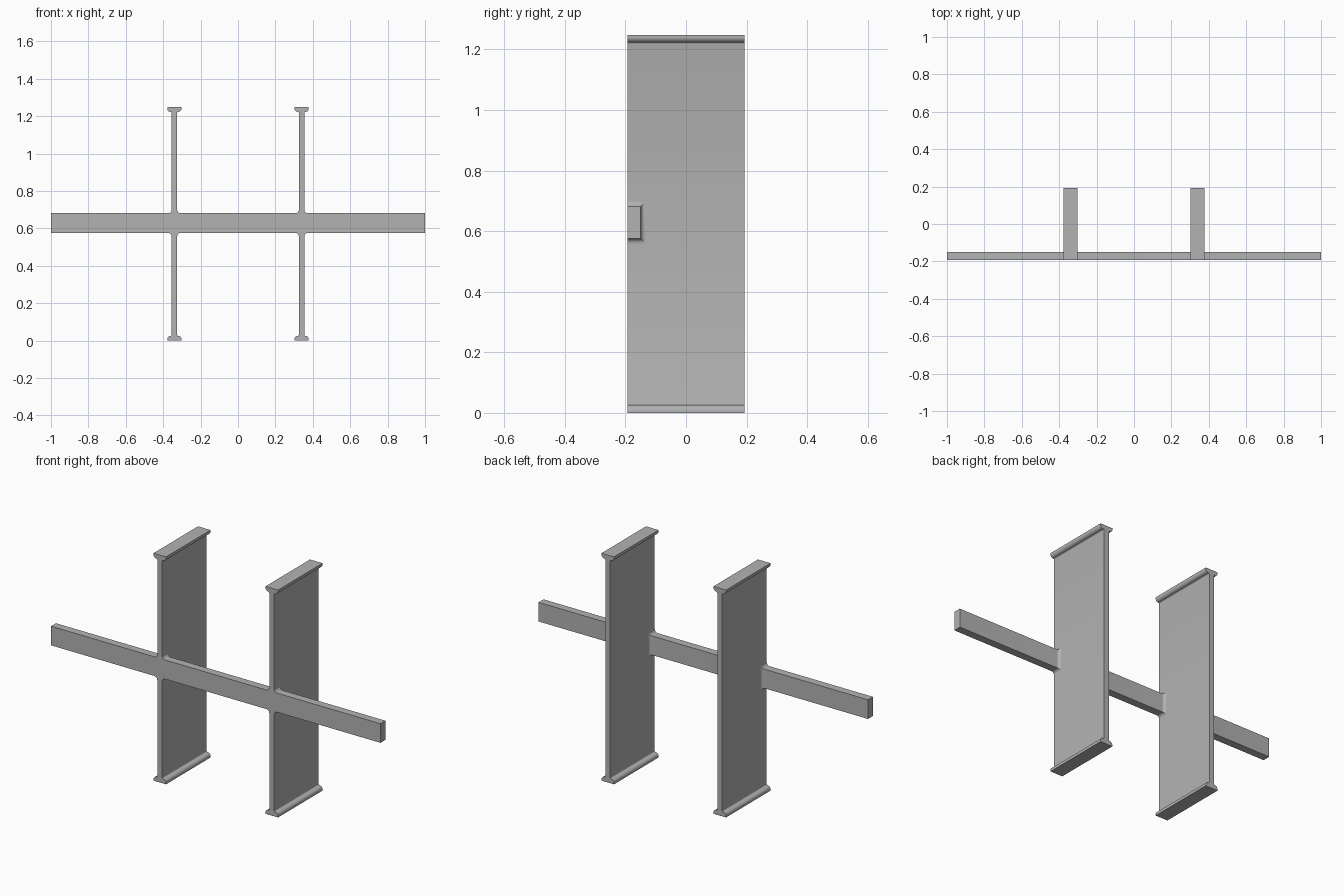
import bpy, bmesh, math

cube = bpy.data.objects.get("Cube")
if cube:
    bpy.data.objects.remove(cube, do_unlink=True)

HEIGHT, DEPTH = 1.248, 0.193          # panel height, half depth
PANEL_X, WEB, FLANGE = 0.34, 0.015, 0.038
RAIL_BACK, RAIL_LOW, RAIL_HIGH = -0.15, 0.576, 0.681
FILLET = 0.018

grey = bpy.data.materials.new("plain grey")
grey.use_nodes = True
colour = (0.45, 0.45, 0.45, 1)
grey.diffuse_color = colour
grey.node_tree.nodes["Principled BSDF"].inputs["Base Color"].default_value = colour


def loft(name, rings):
    """Skin a row of matching closed rings and cap both ends."""
    bm = bmesh.new()
    loops = [[bm.verts.new(p) for p in ring] for ring in rings]
    for a, b in zip(loops, loops[1:]):
        for i in range(len(a)):
            j = (i + 1) % len(a)
            bm.faces.new((a[i], a[j], b[j], b[i]))
    bm.faces.new(loops[0])
    bm.faces.new(loops[-1])
    bmesh.ops.recalc_face_normals(bm, faces=bm.faces)
    mesh = bpy.data.meshes.new(name)
    bm.to_mesh(mesh)
    bm.free()
    mesh.materials.append(grey)
    obj = bpy.data.objects.new(name, mesh)
    bpy.context.collection.objects.link(obj)
    bpy.ops.object.select_all(action="DESELECT")
    obj.select_set(True)
    bpy.context.view_layer.objects.active = obj
    bpy.ops.object.shade_smooth_by_angle(angle=math.radians(35))
    return obj


def arc(cx, cz, r, start, end, steps=6):
    angles = [math.radians(start + (end - start) * i / steps) for i in range(steps + 1)]
    return [(cx + r * math.cos(a), cz + r * math.sin(a)) for a in angles]


# Panels: an I profile with rounded flange shoulders, extruded front to back
lip, shoulder, neck = 0.008, 0.017, 0.005
top = lip + shoulder
quarter = [(FLANGE, 0)]
quarter += arc(FLANGE - shoulder, lip, shoulder, 0, 90)
quarter += arc(WEB + neck, top + neck, neck, 270, 180, 3)
right_half = quarter + [(x, HEIGHT - z) for x, z in reversed(quarter)]
profile = right_half + [(-x, z) for x, z in reversed(right_half)]
for side, sign in (("left", 1), ("right", -1)):
    loft(side + "_panel",
         [[(sign * PANEL_X + x, y, z) for x, z in profile] for y in (-DEPTH, DEPTH)])


# Rail sections: bars that flare into the panels with concave fillets
def rail_ring(x, grow):
    low, high, back = RAIL_LOW - grow, RAIL_HIGH + grow, RAIL_BACK + grow
    return [(x, -DEPTH, low), (x, back, low), (x, back, high), (x, -DEPTH, high)]


def flare(x, direction):
    """Rings running from a panel face outward along the rail."""
    angles = [math.pi / 2 * i / 8 for i in range(9)]
    return [rail_ring(x + direction * FILLET * (1 - math.cos(a)),
                      FILLET * (1 - math.sin(a))) for a in angles]


inner, outer = PANEL_X - WEB, PANEL_X + WEB
loft("middle_rail", flare(-inner, 1) + flare(inner, -1)[::-1])
for side, sign in (("left", 1), ("right", -1)):
    loft(side + "_rail", flare(sign * outer, sign) + [rail_ring(sign, 0)])
